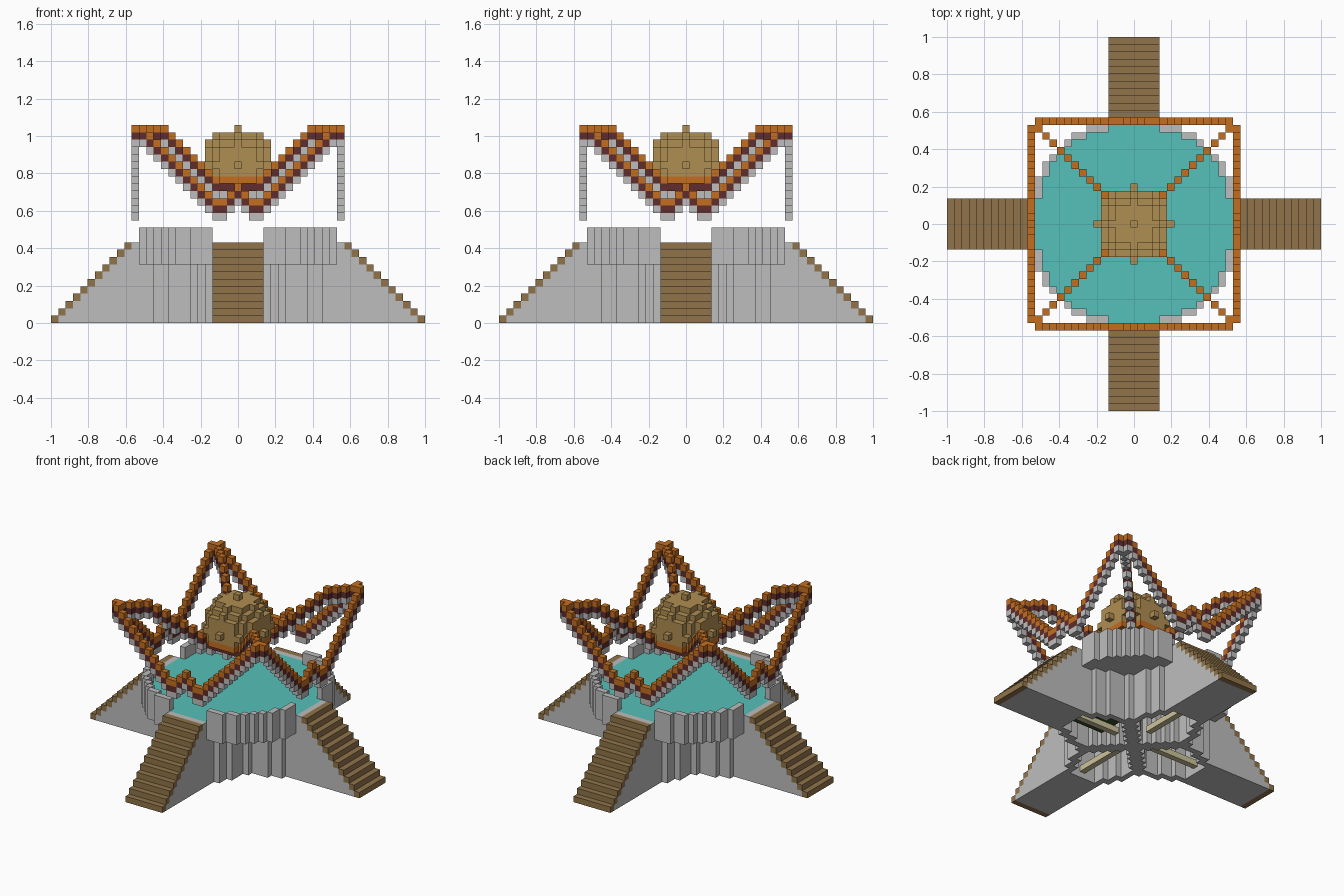
import bpy
import bmesh
from mathutils import Vector

U = 2 / 51  # edge of one block

cube = bpy.data.objects.get("Cube")
if cube:
    bpy.data.objects.remove(cube, do_unlink=True)


def material(name, r, g, b):
    """Flat material from 8-bit screen colour."""
    def linear(c):
        c /= 255
        return c / 12.92 if c < 0.04 else ((c + 0.055) / 1.055) ** 2.4
    mat = bpy.data.materials.new(name)
    col = (linear(r), linear(g), linear(b), 1)
    mat.diffuse_color = col
    mat.use_nodes = True
    bsdf = next(n for n in mat.node_tree.nodes if n.type == 'BSDF_PRINCIPLED')
    bsdf.inputs["Base Color"].default_value = col
    bsdf.inputs["Roughness"].default_value = 0.9
    return mat


STONE = material("pale stone", 190, 190, 190)
WOOD = material("brown wood", 145, 116, 74)
GOLD = material("gold", 176, 142, 82)
ORANGE = material("orange", 196, 110, 32)
RED = material("dark red", 96, 44, 44)
WATER = material("turquoise water", 86, 192, 184)
CREAM = material("cream", 205, 195, 155)
GREEN = material("dark green", 52, 78, 36)

SIDES = [Vector(d) for d in ((1, 0, 0), (-1, 0, 0), (0, 1, 0),
                             (0, -1, 0), (0, 0, 1), (0, 0, -1))]


def blocks(name, cells, mat):
    """Mesh of unit blocks, keeping only the faces that are exposed."""
    cells = set(cells)
    bm = bmesh.new()
    for x, y, z in cells:
        centre = Vector((x, y, z + 0.5))
        for n in SIDES:
            if (x + int(n.x), y + int(n.y), z + int(n.z)) in cells:
                continue
            a = Vector((n.y, n.z, n.x)) / 2
            b = n.cross(a)
            mid = centre + n / 2
            corners = (mid - a - b, mid + a - b, mid + a + b, mid - a + b)
            bm.faces.new([bm.verts.new(c * U) for c in corners])
    bmesh.ops.remove_doubles(bm, verts=bm.verts, dist=U / 100)
    mesh = bpy.data.meshes.new(name)
    bm.to_mesh(mesh)
    bm.free()
    mesh.materials.append(mat)
    obj = bpy.data.objects.new(name, mesh)
    bpy.context.collection.objects.link(obj)
    return obj


def turned(cells):
    """Repeat cells by quarter turns about the middle."""
    out = set()
    for x, y, z in cells:
        out |= {(x, y, z), (-y, x, z), (-x, -y, z), (y, -x, z)}
    return out


def square(r):
    return [(x, y) for x in range(-r, r + 1) for y in range(-r, r + 1)]


ACROSS = range(-3, 4)

# Four stairways with solid stone flanks
blocks("stair_treads", turned((r, t, 25 - r) for r in range(15, 26) for t in ACROSS), WOOD)
blocks("stair_supports", turned((r, t, z) for r in range(14, 25) for t in ACROSS
                                for z in range(min(25 - r, 11))), STONE)

# Hollow base with concave stepped walls between the stairways
REACH = {4: 11, 5: 9, 6: 6, 7: 5, 8: 5, 9: 5, 10: 4, 11: 4}


def in_base(x, y):
    x, y = abs(x), abs(y)
    return max(x, y) <= 13 and (min(x, y) <= 3 or y <= REACH.get(x, 3))


def is_wall(x, y):
    if not in_base(x, y):
        return False
    edge = any(not in_base(x + i, y + j) for i in (-1, 0, 1) for j in (-1, 0, 1))
    return edge or abs(abs(x) - abs(y)) <= 1


blocks("base_walls", [(x, y, z) for x, y in square(13) if is_wall(x, y)
                      for z in range(8)], STONE)
blocks("floor_beams", turned((r, 0, 1) for r in range(4, 13)), CREAM)
blocks("planting", [(x, y, 2) for x in range(5, 12) for y in range(-2, 3)
                    if not is_wall(x, y)], GREEN)
blocks("centre_lamp", [(0, 0, -0 + 1)], ORANGE)


# Round pool with a parapet broken at each stairway
def in_pool(x, y):
    return x * x + y * y <= 210


def is_rim(x, y):
    return min(abs(x), abs(y)) > 3 and not all(
        in_pool(x + i, y + j) for i, j in ((1, 0), (-1, 0), (0, 1), (0, -1)))


disc = [(x, y) for x, y in square(13) if in_pool(x, y)]
blocks("pool_floor", [(x, y, 8) for x, y in disc if not is_rim(x, y)], STONE)
blocks("pool_parapet", [(x, y, z) for x, y in disc if is_rim(x, y)
                        for z in range(8, 13)], STONE)
blocks("pool_water", [(x, y, z) for x, y in disc if not is_rim(x, y)
                      for z in (9, 10)], WATER)

# Zigzag roof frame: four edges and four diagonal ribs in three layers
edge = [(x, -14, max(abs(x) + 13, 16) if abs(x) > 1 else 18 - abs(x))
        for x in range(-13, 14)]
rib = [(r, r, min(r + 16, 26)) for r in range(3, 14)]
roof = turned(edge + rib)
for layer, (name, mat) in enumerate((("frame_top", ORANGE), ("frame_middle", RED),
                                     ("frame_underside", STONE))):
    blocks(name, [(x, y, z - layer) for x, y, z in roof], mat)

# Golden globe on a banded cradle
ball = [(x, y, z) for x, y in square(5) for z in range(16, 27)
        if x * x + y * y + (z - 21) ** 2 <= 25]
blocks("globe", [c for c in ball if c[2] > 19], GOLD)
blocks("globe_band", [c for c in ball if c[2] == 19], ORANGE)
blocks("globe_cradle", [c for c in ball if c[2] == 18 and max(abs(c[0]), abs(c[1])) < 4], RED)
blocks("globe_foot", [c for c in ball if c[2] == 17], STONE)
